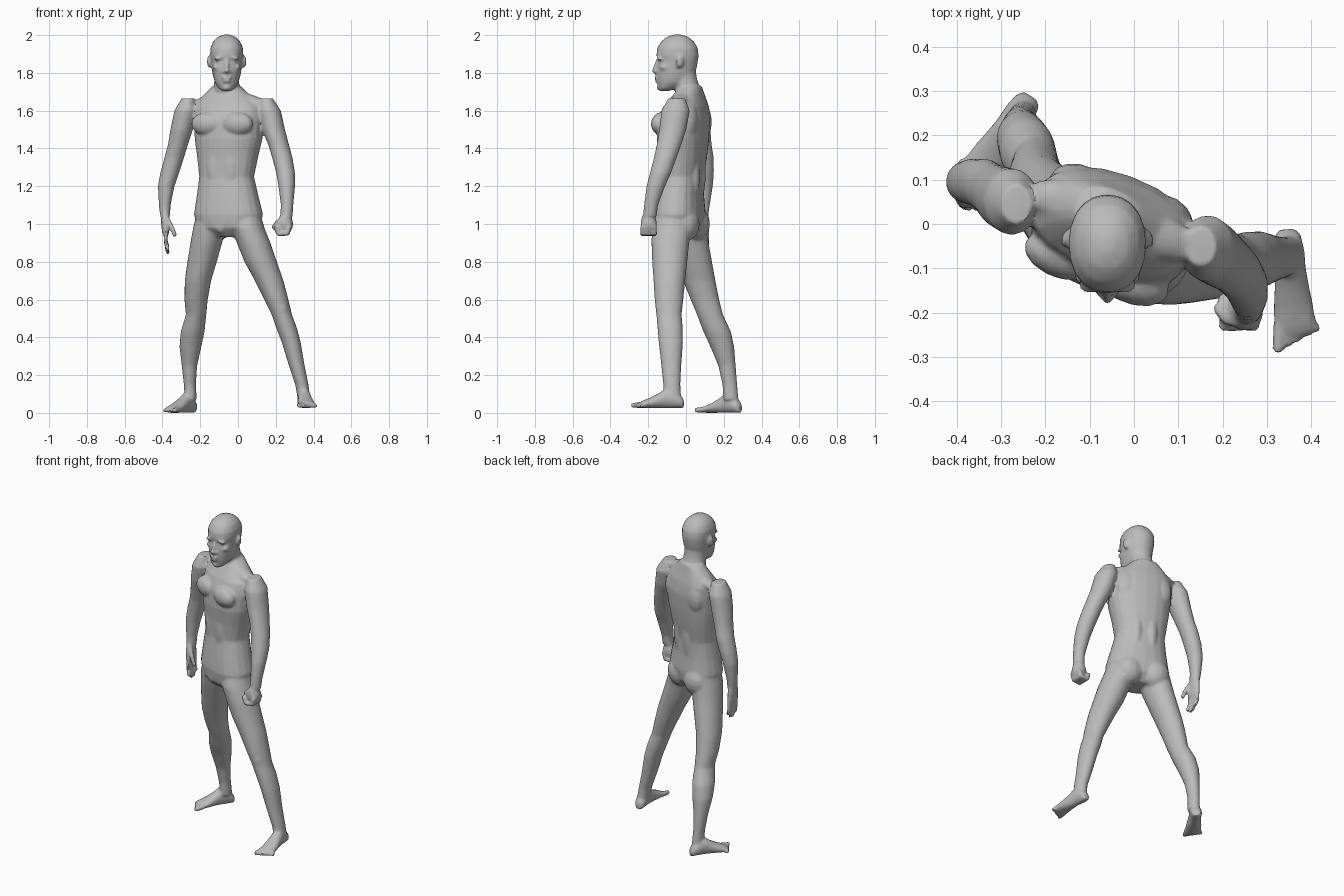
import bpy, bmesh, math
from mathutils import Matrix, Vector

bm = bmesh.new()
YAW = math.radians(-20)          # trunk is turned slightly
SIDES = 20


def loft(rings):
    """Closed skin through rings of points."""
    loops = [[bm.verts.new(p) for p in ring] for ring in rings]
    bm.faces.new(loops[0][::-1])
    bm.faces.new(loops[-1])
    for a, b in zip(loops, loops[1:]):
        for i in range(len(a)):
            j = (i + 1) % len(a)
            bm.faces.new((a[i], a[j], b[j], b[i]))


def stack(rows, yaw=0.0, power=2.0):
    """Loft of level ovals: x, y, z, half width, half depth."""
    rings = []
    for x, y, z, a, b in sorted(rows, key=lambda r: r[2]):
        ring = []
        for i in range(SIDES):
            t = 2 * math.pi * i / SIDES
            c, s = math.cos(t), math.sin(t)
            u = a * math.copysign(abs(c) ** (2 / power), c)
            v = b * math.copysign(abs(s) ** (2 / power), s)
            ring.append((x + u * math.cos(yaw) - v * math.sin(yaw),
                         y + u * math.sin(yaw) + v * math.cos(yaw), z))
        rings.append(ring)
    loft(rings)


def ball_rings(sides, levels):
    """Rings of a unit ball, bottom to top."""
    rings = []
    for k in range(levels):
        e = math.pi * ((k + .3) / (levels - .4) - .5)
        rings.append([Vector((math.cos(e) * math.cos(2 * math.pi * i / sides),
                              math.cos(e) * math.sin(2 * math.pi * i / sides), math.sin(e)))
                      for i in range(sides)])
    return rings


BALL, SMALL_BALL = ball_rings(14, 9), ball_rings(8, 6)


def blob(center, radii, yaw=0.0, tilt=0.0):
    m = (Matrix.Translation(center) @ Matrix.Rotation(yaw, 4, 'Z')
         @ Matrix.Rotation(tilt, 4, 'Y') @ Matrix.Diagonal((*radii, 1)))
    loft([[m @ p for p in ring] for ring in BALL])


def digit(points, radius):
    """Finger or toe: a chain of overlapping balls."""
    for p, q in zip(points, points[1:]):
        p, q = Vector(p), Vector(q)
        n = max(1, math.ceil((q - p).length / (radius * 0.8)))
        for k in range(n + 1):
            c = p.lerp(q, k / n)
            loft([[c + d * radius for d in ring] for ring in SMALL_BALL])


def trunk(u, v, z):
    """Point in the turned frame of the trunk."""
    return (-0.055 + u * math.cos(YAW) - v * math.sin(YAW),
            -0.02 + u * math.sin(YAW) + v * math.cos(YAW), z)


def foot(heel, toe, ground, side):
    """Wedge foot with five toes; side picks the big toe edge."""
    h, t = Vector((*heel, ground)), Vector((*toe, ground))
    along = t - h
    across = Vector((-along.y, along.x, 0)).normalized() * side
    rings = []
    for f, w, top in ((0, .018, .045), (.05, .03, .065), (.18, .035, .095), (.34, .035, .105),
                      (.5, .04, .078), (.66, .046, .055), (.8, .048, .04), (.87, .043, .03)):
        c = h + along * f + Vector((0, 0, top / 2))
        rings.append([c + across * w * math.cos(a) + Vector((0, 0, top / 2 * math.sin(a)))
                      for a in (2 * math.pi * i / 16 for i in range(16))])
    loft(rings)
    for i in range(5):
        off = across * (-.036 + .019 * i)
        r = .015 if i == 0 else .012
        up = Vector((0, 0, r))
        digit((h + along * .8 + off + up * 1.3, h + along * (.97 - .035 * i) + off * 1.15 + up), r)


# Trunk
stack([(-.05, -.035, .93, .07, .07), (-.05, -.035, .98, .165, .115), (-.05, -.033, 1.05, .187, .125),
       (-.055, -.03, 1.15, .166, .115), (-.06, -.022, 1.25, .147, .107), (-.055, -.016, 1.35, .163, .117),
       (-.05, -.016, 1.45, .182, .127), (-.05, -.01, 1.55, .188, .125), (-.052, 0, 1.62, .185, .105),
       (-.058, .015, 1.68, .13, .075), (-.06, .025, 1.73, .075, .055)], YAW, 2.3)
for s in (-1, 1):
    blob(trunk(s * .085, -.085, 1.53), (.088, .052, .062), YAW)            # chest muscle
    blob(trunk(s * .1, .075, 1.54), (.07, .05, .1), YAW)                   # shoulder blade
    blob(trunk(s * .1, .03, 1.655), (.11, .05, .035), YAW, s * .25)        # trapezius
    blob(trunk(s * .045, .075, 1.28), (.04, .04, .17), YAW)                # lower back
    blob(trunk(s * .08, .05, 1.0), (.085, .072, .09), YAW)                 # buttock
    blob(trunk(s * .045, -.08, 1.3), (.045, .035, .13), YAW)               # stomach
blob(trunk(0, -.09, .985), (.035, .04, .04), YAW)                          # groin

# Neck and head
stack([(-.06, .03, 1.64, .08, .07), (-.06, .005, 1.72, .069, .068), (-.06, -.01, 1.77, .065, .068),
       (-.06, -.015, 1.83, .064, .065)])
stack([(-.06, -.115, 1.704, .022, .026), (-.06, -.097, 1.72, .044, .05), (-.06, -.072, 1.75, .063, .08),
       (-.06, -.056, 1.79, .074, .1), (-.06, -.049, 1.83, .08, .107), (-.06, -.042, 1.862, .083, .105),
       (-.06, -.045, 1.89, .087, .112), (-.06, -.045, 1.93, .087, .108), (-.06, -.045, 1.965, .073, .088),
       (-.06, -.045, 1.99, .048, .058), (-.06, -.045, 2.003, .015, .02)], 0, 2.2)
digit(((-.06, -.15, 1.862), (-.06, -.163, 1.83), (-.06, -.171, 1.808)), .0115)   # nose
blob((-.06, -.153, 1.775), (.028, .014, .008))                                   # upper lip
blob((-.06, -.151, 1.757), (.024, .014, .008))                                   # lower lip
blob((-.06, -.135, 1.722), (.022, .02, .017))                                    # chin
for s in (-1, 1):
    blob((-.06 + s * .036, -.137, 1.88), (.032, .02, .009), 0, s * .3)           # brow
    blob((-.06 + s * .034, -.132, 1.859), (.014, .012, .009))                    # eye
    blob((-.06 + s * .05, -.112, 1.83), (.024, .028, .016), s * .5)              # cheek
    blob((-.06 + s * .015, -.156, 1.806), (.01, .011, .009))                     # nostril
    blob((-.06 + s * .091, -.032, 1.86), (.012, .022, .034), s * .35)            # ear

# Arms
stack([(.15, -.05, 1.665, .035, .045), (.165, -.055, 1.6, .062, .075), (.187, -.07, 1.5, .062, .072),
       (.215, -.09, 1.42, .055, .065), (.235, -.11, 1.35, .054, .06), (.252, -.135, 1.27, .05, .056),
       (.258, -.16, 1.2, .044, .049), (.26, -.185, 1.1, .033, .037), (.256, -.192, 1.04, .033, .036)])
stack([(-.265, .045, 1.665, .035, .045), (-.275, .05, 1.6, .062, .075), (-.298, .06, 1.5, .06, .07),
       (-.318, .075, 1.42, .053, .061), (-.338, .09, 1.35, .052, .057), (-.362, .095, 1.27, .05, .053),
       (-.38, .095, 1.2, .044, .047), (-.388, .09, 1.1, .031, .036), (-.386, .085, 1.05, .027, .034)])

# Closed hand
blob((.25, -.197, 1.0), (.042, .044, .055))
for i in range(4):
    y = -.229 + .021 * i
    digit(((.272, y, .985), (.262, y, .95), (.215, y, .948), (.203, y, .98)), .0135)
digit(((.25, -.225, 1.03), (.21, -.215, 1.01), (.19, -.19, .985)), .0135)

# Open hand
stack([(-.386, .085, 1.07, .025, .032), (-.386, .08, 1.02, .022, .042), (-.384, .078, .96, .019, .046),
       (-.382, .078, .94, .013, .042)])
for i, end in enumerate((.866, .85, .852, .875)):
    y = .045 + .023 * i
    digit(((-.383, y, .95), (-.382, y - .002, .905), (-.372, y - .006, end)), .012)
digit(((-.375, .055, 1.03), (-.352, .04, .985), (-.336, .038, .945)), .0135)

# Legs
stack([(.04, -.06, 1.05, .08, .1), (.05, -.073, .98, .09, .108), (.083, -.083, .9, .089, .1),
       (.12, -.086, .8, .086, .093), (.165, -.088, .7, .076, .084), (.203, -.09, .6, .064, .076),
       (.232, -.09, .52, .054, .067), (.257, -.084, .45, .055, .067), (.283, -.08, .37, .05, .064),
       (.311, -.078, .25, .042, .053), (.338, -.075, .15, .035, .045), (.35, -.07, .07, .034, .045)])
stack([(-.14, 0, 1.05, .08, .1), (-.15, .005, .98, .088, .105), (-.168, .02, .9, .084, .1),
       (-.19, .045, .8, .078, .093), (-.212, .07, .7, .07, .086), (-.222, .1, .6, .062, .076),
       (-.222, .127, .52, .054, .069), (-.24, .165, .43, .063, .073), (-.252, .192, .35, .058, .063),
       (-.257, .217, .25, .041, .046), (-.255, .232, .15, .032, .039), (-.25, .238, .07, .032, .04)])
blob((.228, -.135, .55), (.035, .026, .045))      # kneecaps
blob((-.225, .082, .55), (.035, .026, .045))

# Feet
foot((.345, -.012), (.367, -.283), .025, 1)
foot((-.232, .288), (-.373, .075), .0, -1)

# Fuse the parts into one skin
bmesh.ops.recalc_face_normals(bm, faces=bm.faces[:])
mesh = bpy.data.meshes.new("body")
bm.to_mesh(mesh)
bm.free()
body = bpy.data.objects.new("body", mesh)
bpy.context.collection.objects.link(body)
bpy.context.view_layer.objects.active = body
body.select_set(True)
fuse = body.modifiers.new("fuse", 'REMESH')
fuse.mode = 'VOXEL'
fuse.voxel_size = 0.008
soften = body.modifiers.new("soften", 'SMOOTH')
soften.factor, soften.iterations = 0.5, 2
facet = body.modifiers.new("facet", 'DECIMATE')
facet.ratio = 0.3
for name in ("fuse", "soften", "facet"):
    bpy.ops.object.modifier_apply(modifier=name)
bpy.ops.object.shade_smooth_by_angle(angle=math.radians(40))

# Plain grey skin
grey = bpy.data.materials.new("grey")
grey.diffuse_color = (0.5, 0.5, 0.5, 1)
body.data.materials.clear()
body.data.materials.append(grey)
